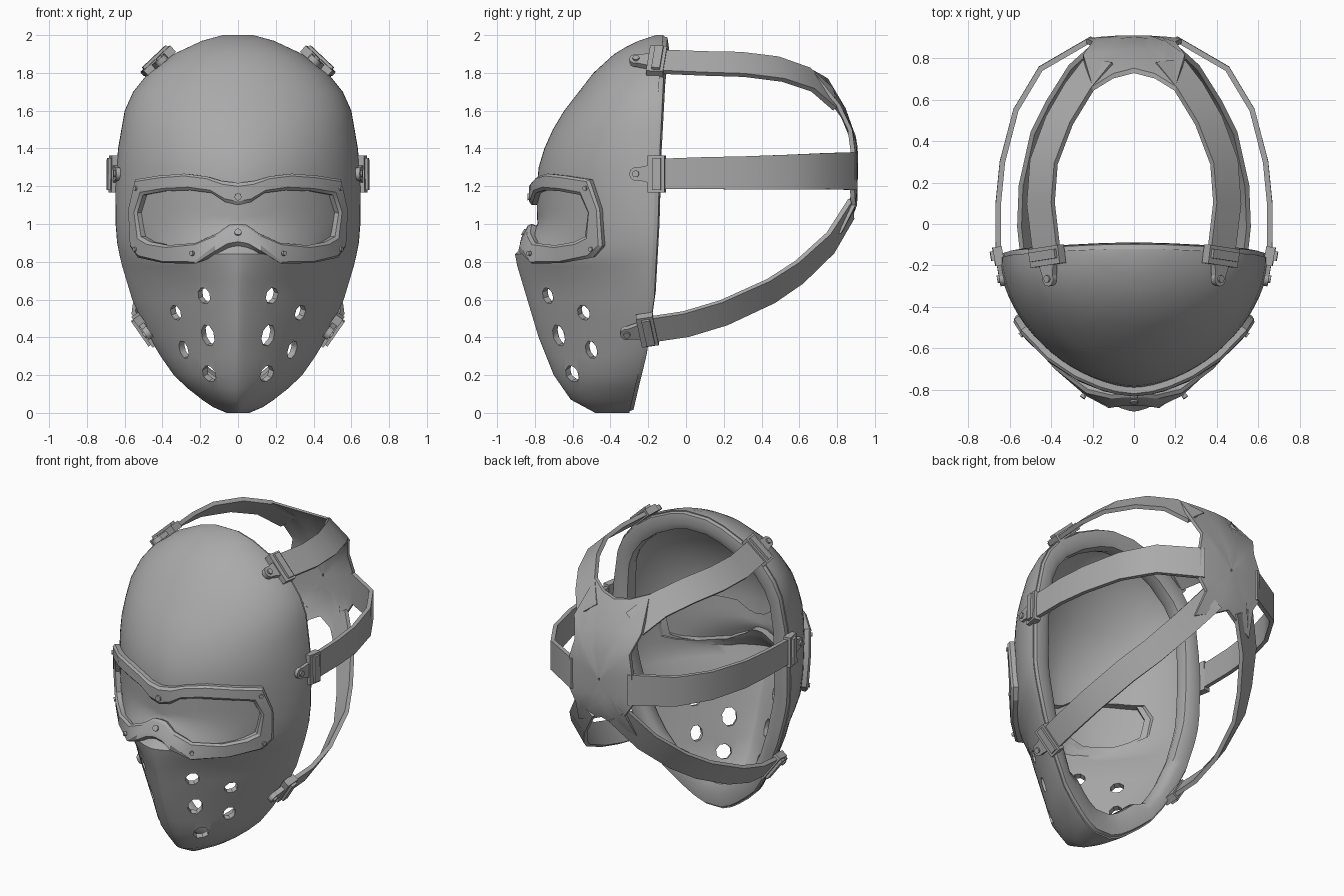
import bpy, bmesh, math
from mathutils import Vector as V

if "Cube" in bpy.data.objects:
    bpy.data.objects.remove(bpy.data.objects["Cube"])

grey = bpy.data.materials.new("plain grey")
grey.diffuse_color = (0.4, 0.4, 0.4, 1)
grey.use_nodes = True
grey.node_tree.nodes["Principled BSDF"].inputs["Base Color"].default_value = grey.diffuse_color


def make(name, verts, faces, angle=40):
    me = bpy.data.meshes.new(name)
    me.from_pydata([tuple(v) for v in verts], [], faces)
    me.materials.append(grey)
    ob = bpy.data.objects.new(name, me)
    bpy.context.collection.objects.link(ob)
    bm = bmesh.new()
    bm.from_mesh(me)
    bmesh.ops.recalc_face_normals(bm, faces=bm.faces)
    bm.to_mesh(me)
    bm.free()
    bpy.ops.object.select_all(action='DESELECT')
    bpy.context.view_layer.objects.active = ob
    ob.select_set(True)
    bpy.ops.object.shade_smooth_by_angle(angle=math.radians(angle))
    return ob


def loft(rows, closed_u=True, closed_v=False):
    """Quads between consecutive rows of points."""
    n, m = len(rows[0]), len(rows)
    verts = [p for r in rows for p in r]
    faces = [(i * n + j, i * n + (j + 1) % n, (i + 1) % m * n + (j + 1) % n, (i + 1) % m * n + j)
             for i in range(m if closed_v else m - 1) for j in range(n if closed_u else n - 1)]
    return verts, faces


def interp(tab, z):
    if z <= tab[0][0]:
        return tab[0][1]
    for (a, p), (b, q) in zip(tab, tab[1:]):
        if z <= b:
            return p + (q - p) * (z - a) / (b - a)
    return tab[-1][1]


# Mask profiles against height: half width, front depth, rear edge, section roundness
WID = [(0, .06), (.03, .13), (.1, .235), (.2, .34), (.3, .41), (.4, .47), (.6, .56), (.8, .62), (.9, .64),
       (1.0, .648), (1.2, .65), (1.4, .635), (1.6, .6), (1.7, .555), (1.8, .475), (1.9, .34), (1.97, .19), (2, .08)]
FRONT = [(0, -.48), (.07, -.61), (.2, -.70), (.4, -.78), (.6, -.84), (.8, -.9), (.84, -.905), (.9, -.84), (1.0, -.785),
         (1.2, -.79), (1.3, -.78), (1.4, -.75), (1.5, -.705), (1.6, -.645), (1.8, -.49), (1.9, -.38), (1.96, -.28), (2, -.16)]
REAR = [(0, -.3), (.3, -.23), (.6, -.19), (1.0, -.17), (1.4, -.16), (1.8, -.14), (2, -.12)]
ROUND = [(.1, 1.6), (.2, 1.5), (.35, 1.3), (.7, 1.32), (.85, 1.5), (1.0, 1.72), (1.2, 1.76), (1.5, 1.9), (2, 2)]


def surf(x, z):
    w, f, b, n = (interp(t, z) for t in (WID, FRONT, REAR, ROUND))
    return V((x, b + (f - b) * max(0, 1 - min(1, abs(x) / w) ** n) ** (1 / n), z))


def normal(x, z, e=.02):
    n = (surf(x + e, z) - surf(x - e, z)).cross(surf(x, z + e) - surf(x, z - e)).normalized()
    return n if n.y < 0 else -n


def off(x, z, d):
    return surf(x, z) + normal(x, z) * d


# Mask shell, outer and inner skin lofted from the same sections
ZS = [0, .03, .07, .13, .2, .3, .4, .5, .6, .7, .78, .84, .9, .95, 1.0, 1.1, 1.2, 1.3, 1.4, 1.5, 1.6, 1.7, 1.8,
      1.85, 1.9, 1.94, 1.97, 2]
NC = 36


def section(z, t=0):
    w, f, b, n = (interp(k, z) for k in (WID, FRONT, REAR, ROUND))
    w, f = max(.01, w - t), min(b - .01, f + t)
    zz = min(max(z, t * .9), 2 - t * .9)
    pts = []
    for j in range(NC + 1):
        a = -math.pi / 2 + math.pi * j / NC
        pts.append(V((math.copysign(w * abs(math.sin(a)) ** (2 / n), a),
                      b + (f - b) * max(0, math.cos(a)) ** (2 / n), zz)))
    return pts


vo, fo = loft([section(z) for z in ZS], False)
vi, fi = loft([section(z, .045) for z in ZS], False)
N, M, K = len(vo), NC + 1, len(ZS)
# end caps close both skins, a rear strip joins them
caps = [tuple(range(M)), tuple(range((K - 1) * M, K * M))]
faces = fo + caps + [tuple(k + N for k in f) for f in fi + caps]
rear = [i * M for i in range(K)] + [i * M + NC for i in range(K - 1, -1, -1)]
faces += [(a, b, b + N, a + N) for a, b in zip(rear, rear[1:] + rear[:1])]
mask = make("mask_shell", vo + vi, faces)

# Goggle outlines, right half from top centre to bottom centre
IN = [(0, 1.1), (.06, 1.115), (.13, 1.165), (.24, 1.18), (.37, 1.175), (.48, 1.155), (.51, 1.06), (.49, .935),
      (.44, .905), (.35, .88), (.21, .885), (.1, .94), (.04, .985), (0, .99)]
OUT = [(0, 1.215), (.08, 1.225), (.16, 1.25), (.27, 1.265), (.4, 1.255), (.52, 1.235), (.553, 1.08), (.545, .885),
       (.505, .83), (.375, .805), (.21, .8), (.11, .845), (.05, .875), (0, .885)]


def full(h):
    return h + [(-x, z) for x, z in h[-2:0:-1]]


def prism(name, ring_a, ring_b):
    n = len(ring_a)
    v, f = loft([ring_a, ring_b])
    return make(name, v, f + [tuple(range(n)), tuple(range(n, 2 * n))])


def cut(tool):
    m = mask.modifiers.new("cut", 'BOOLEAN')
    m.operation, m.solver, m.object = 'DIFFERENCE', 'EXACT', tool
    bpy.context.view_layer.objects.active = mask
    bpy.ops.object.modifier_apply(modifier=m.name)
    bpy.data.objects.remove(tool)


# Eye opening and vent holes
cut(prism("eye_cutter", [V((x, -1.2, z)) for x, z in full(IN)], [V((x, -.3, z)) for x, z in full(IN)]))
for x, z, r, h in [(.18, .62, .037, .045), (.33, .53, .037, .042), (.16, .41, .04, .06), (.285, .335, .034, .05),
                   (.155, .205, .042, .047)]:
    for s in (1, -1):
        n = normal(s * x, z)
        side = V((0, 0, 1)).cross(n).normalized()
        up = n.cross(side)
        ring = [side * r * 1.15 * math.cos(a) + up * h * math.sin(a) for a in (k * math.pi / 4 + .3 for k in range(8))]
        c = surf(s * x, z)
        cut(prism("vent_cutter", [c + p + n * .1 for p in ring], [c + p - n * .12 for p in ring]))
bpy.context.view_layer.objects.active = mask
mask.select_set(True)
bpy.ops.object.shade_smooth_by_angle(angle=math.radians(40))

# Goggle frame: raised bevelled ring following the mask
fi_, fo_ = full(IN), full(OUT)
mix = [[(a[0] + (b[0] - a[0]) * k, a[1] + (b[1] - a[1]) * k) for a, b in zip(fi_, fo_)] for k in (.18, .85)]
rings = [[off(x, z, d) for x, z in o] for o, d in
         ((fo_, -.02), (fo_, .03), (mix[1], .042), (mix[0], .042), (fi_, .03), (fi_, -.035))]
make("goggle_frame", *loft(rings, True, True), 30)

# Lens: curved sheet just inside the opening
top_t, bot_t = IN[:7], IN[:5:-1]
rows = []
for k in range(7):
    row = []
    for j in range(-16, 17):
        x = .515 * j / 16
        a, b = interp(bot_t, abs(x)) - .012, interp(top_t, abs(x)) + .012
        row.append(off(x, a + (b - a) * k / 6, .002))
    rows.append(row)
make("lens", *loft(rows, False), 60)


def disc(name, c, n, r, h):
    q = n.to_track_quat('Z', 'Y').to_matrix()
    ring = [q @ V((r * math.cos(k * math.pi / 5), r * math.sin(k * math.pi / 5), 0)) for k in range(10)]
    prism(name, [c + p - n * h for p in ring], [c + p + n * h for p in ring])


# Frame rivets
for x, z in [(0, 1.145), (0, .935), (.51, 1.19), (-.51, 1.19), (.51, .87), (-.51, .87), (.22, .84), (-.22, .84)]:
    disc("frame_rivet", off(x, z, .042), normal(x, z), .019 if x == 0 else .013, .008)

# Padded rim around the rear edge
edge = [V((interp(WID, z), interp(REAR, z), z)) for z in ZS]
edge += [V((-p.x, p.y, p.z)) for p in reversed(edge)]
rim = []
for d, dy in [(.004, -.01), (.012, .022), (.07, .03), (.115, .01), (.125, -.04), (.11, -.08), (.06, -.08)]:
    rim.append([p + (V((0, p.y, 1.05)) - p).normalized() * d * (1.4 if p.z < .15 else 1) + V((0, dy, 0)) for p in edge])
make("rim_padding", *loft(rim, True, True), 50)

# Straps: centre line, start and end width, tilt factor of the outward normal
CEN = V((0, .1, 1.25))
STRAPS = {
    "top": ([(.42, -.15, 1.86), (.45, .1, 1.85), (.435, .3, 1.845), (.36, .5, 1.82), (.265, .66, 1.765),
             (.17, .78, 1.66)], .16, .17, .8),
    "side": ([(.655, -.15, 1.265), (.655, .1, 1.27), (.635, .3, 1.27), (.57, .55, 1.275), (.45, .75, 1.28),
              (.2, .895, 1.28)], .16, .2, .2),
    "lower": ([(.49, -.2, .44), (.51, 0, .47), (.5, .2, .53), (.44, .45, .645), (.36, .6, .745), (.25, .765, .9),
               (.12, .875, 1.08)], .15, .16, .5)}
for kind, (path, w0, w1, tilt) in STRAPS.items():
    for s in (1, -1):
        P = [V((s * x, y, z)) for x, y, z in path]
        rows = []
        for i, p in enumerate(P):
            t = (P[min(i + 1, len(P) - 1)] - P[max(i - 1, 0)]).normalized()
            n = p - CEN
            n.z *= tilt
            n = (n - t * n.dot(t)).normalized()
            u = n.cross(t).normalized()
            w = (w0 + (w1 - w0) * i / (len(P) - 1)) / 2
            rows.append([p + u * a * w + n * b for a, b in ((1, .013), (-1, .013), (-1, -.013), (1, -.013))])
            if i == 0:
                T, U, W = t, u, n
        v, f = loft(rows)
        make(kind + "_strap", v, f + [(0, 1, 2, 3), tuple(range(len(v) - 4, len(v)))], 30)
        if kind == "side":  # lay the side buckle along the curve of the mask
            T = V((.17 * s, .985, 0)).normalized()
            W = (W - T * W.dot(T)).normalized()
            U = W.cross(T)

        # Buckle body, clamp bar, fixing tab and rivet
        def block(name, dt, dn, lt, lu, ln, taper=1):
            c = P[0] + T * dt + W * dn
            prism(name, *[[c + T * a * lt / 2 + U * b * lu / 2 * (taper if a < 0 else 1) + W * h * ln / 2
                           for a, b in ((1, 1), (-1, 1), (-1, -1), (1, -1))] for h in (-1, 1)])
        block("buckle_body", -.005, 0, .09, w0 + .035, .045)
        block("buckle_bar", 0, .025, .045, w0 + .01, .025)
        block("buckle_tab", -.075, 0, .09, .1, .03, .6)
        disc("buckle_tab_end", P[0] - T * .115, W, .036, .015)
        disc("buckle_rivet", P[0] - T * .115 + W * .016, W, .018, .009)

# Rear hub joining the straps
HUB = [(0, 1.77), (.1, 1.785), (.2, 1.82), (.245, 1.63), (.2, 1.5), (.23, 1.38), (.23, 1.18), (.18, 1.1), (.21, .95),
       (.1, .99), (0, 1.04)]
BACK = [(.9, .79), (1.0, .855), (1.1, .895), (1.4, .9), (1.5, .88), (1.62, .83), (1.77, .74), (1.82, .665)]
hub = full(HUB)
layers = []
for d in (.012, -.012):
    for k in (1, .66, .33, .02):
        pts = [(x * k, 1.3 + (z - 1.3) * k) for x, z in hub]
        layers.append([V((x, interp(BACK, z) - .3 * x * x + d, z)) for x, z in pts])
layers = layers[:4] + layers[:3:-1]
make("rear_hub", *loft(layers, True, True), 40)
